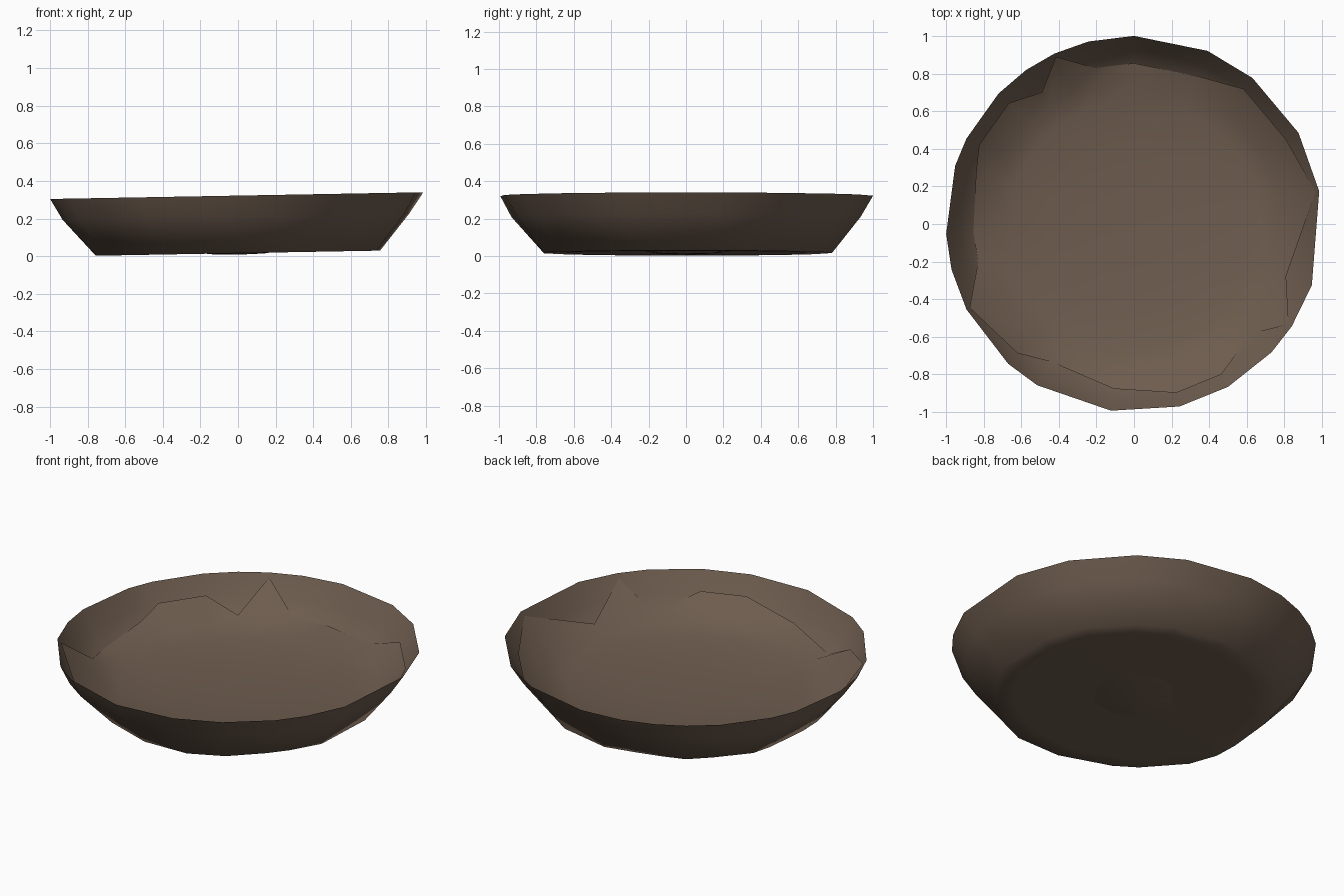
import bpy
import bmesh
import random
from math import radians, cos, sin

cube = bpy.data.objects.get("Cube")
if cube:
    bpy.data.objects.remove(cube, do_unlink=True)

random.seed(11)

brown = bpy.data.materials.new("dark brown clay")
brown.use_nodes = True
COLOUR = (0.155, 0.108, 0.077, 1)
brown.diffuse_color = COLOUR
shader = brown.node_tree.nodes["Principled BSDF"]
shader.inputs["Base Color"].default_value = COLOUR
shader.inputs["Roughness"].default_value = 0.9

# Uneven hand-shaped spacing of the corners around the rim, in degrees
CORNERS = [-19, 10, 29, 51, 67, 90, 104, 115, 125, 136, 153, 162,
           183, 194, 207, 228, 239, 263, 284, 300, 317, 327]
LEAN = 0.018   # the whole dish leans slightly to one side


def place(bm, angle, radius, height):
    """Add one vertex in polar form, leaning with the dish."""
    x = radius * cos(radians(angle))
    y = radius * sin(radians(angle))
    return bm.verts.new((x, y, max(0, height + LEAN * x)))


def sheet(name, rings, centre, upward):
    """Bridge rings of (radius, height) pairs, outermost first, down to a centre point."""
    bm = bmesh.new()
    loops = [[place(bm, a, r, z) for a, (r, z) in zip(CORNERS, ring)] for ring in rings]
    middle = place(bm, 0, 0, centre)
    count = len(CORNERS)
    for i in range(count):
        j = (i + 1) % count
        for outer, inner in zip(loops, loops[1:]):
            bm.faces.new((outer[i], outer[j], inner[j], inner[i]))
        bm.faces.new((loops[-1][i], loops[-1][j], middle))
    if not upward:
        bmesh.ops.reverse_faces(bm, faces=bm.faces[:])
    mesh = bpy.data.meshes.new(name)
    bm.to_mesh(mesh)
    bm.free()
    mesh.materials.append(brown)
    obj = bpy.data.objects.new(name, mesh)
    bpy.context.collection.objects.link(obj)
    bpy.ops.object.select_all(action="DESELECT")
    obj.select_set(True)
    bpy.context.view_layer.objects.active = obj
    bpy.ops.object.shade_smooth_by_angle(angle=radians(70))


def even(radius, height, wobble=0):
    """A ring with a small random dent at each corner."""
    return [(radius + random.uniform(-wobble, wobble), height) for _ in CORNERS]


# Outer wall, soft foot edge and slightly hollow underside
sheet("outer_shell",
      [even(1, 0.322), even(0.935, 0.21, 0.012), even(0.77, 0.016, 0.015),
       even(0.66, 0.016), even(0.35, 0.022)],
      centre=0.026, upward=False)

# Small rough lump in the middle of the underside
sheet("underside_lump", [even(0.24, 0.025, 0.02), even(0.13, 0.012, 0.02)],
      centre=0.008, upward=False)

# Inner basin, its ragged edge meeting the wall in tongues and notches
ragged = []
for _ in CORNERS:
    u = random.choice((0, 0.2, 0.5, 0.9))
    ragged.append((0.855 + 0.14 * u, 0.125 + 0.195 * u))
sheet("inner_basin",
      [ragged, even(0.78, 0.108), even(0.66, 0.08), even(0.45, 0.056), even(0.23, 0.046)],
      centre=0.042, upward=True)
